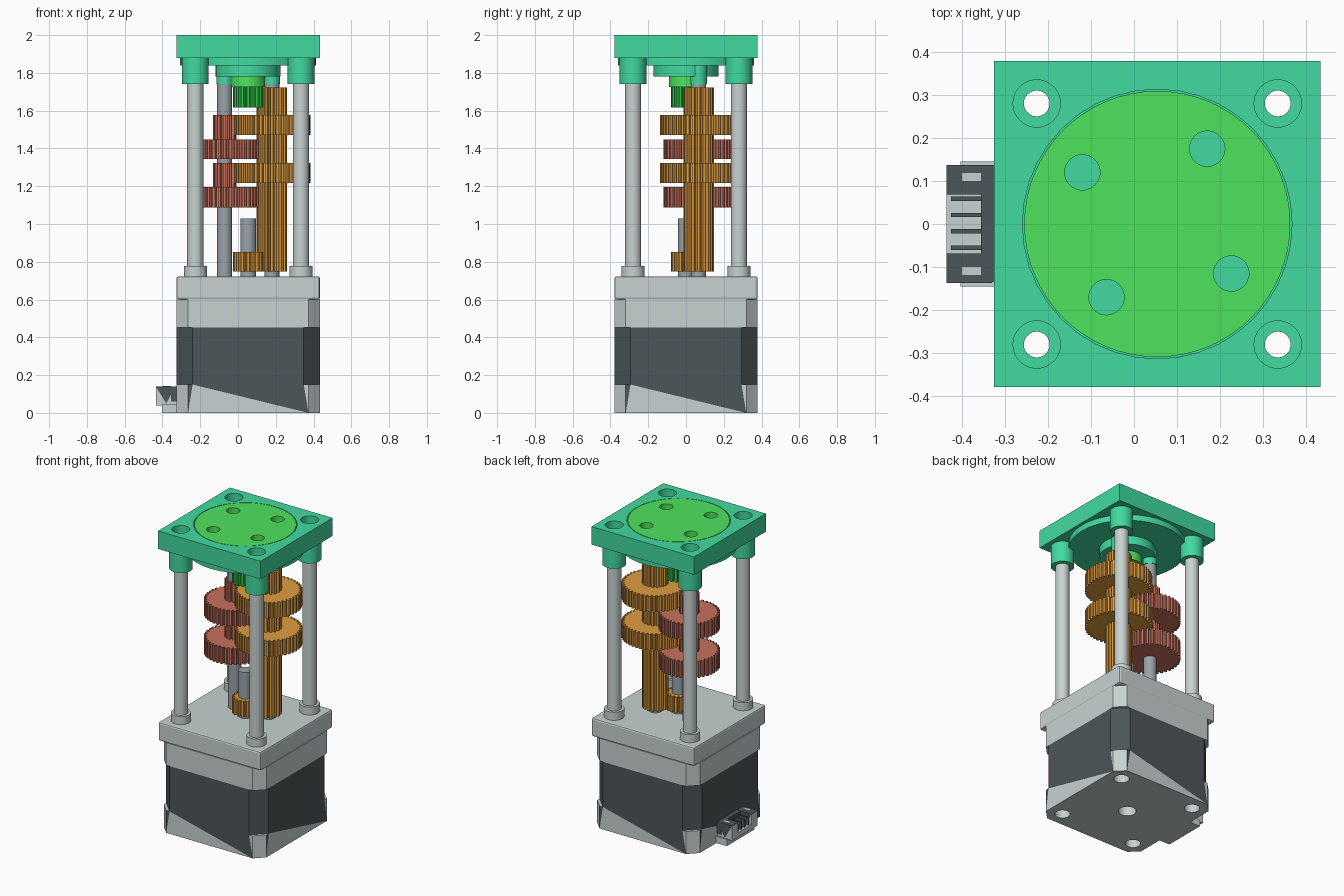
import bpy, bmesh
from math import sin, cos, tau
from mathutils import Matrix

if "Cube" in bpy.data.objects:
    bpy.data.objects.remove(bpy.data.objects["Cube"])

CX, HALF, BOLT = 0.054, 0.379, 0.28
AXIS = (CX, 0)
DRIVE, IDLER = (CX + 0.125, 0.067), (CX - 0.125, 0.067)
CORNERS = [(CX + sx * BOLT, sy * BOLT) for sx in (-1, 1) for sy in (-1, 1)]


def material(name, *rgb):
    m = bpy.data.materials.new(name)
    m.use_nodes = True
    m.diffuse_color = (*rgb, 1)
    m.node_tree.nodes["Principled BSDF"].inputs["Base Color"].default_value = (*rgb, 1)
    return m


TEAL = material("teal plastic", 0.053, 0.70, 0.35)
GREEN = material("green output", 0.078, 0.77, 0.11)
GEAR_GREEN = material("green gear", 0.03, 0.62, 0.07)
ORANGE = material("orange gear", 0.73, 0.335, 0.053)
RED = material("red gear", 0.58, 0.165, 0.11)
LIGHT = material("light metal", 0.58, 0.64, 0.64)
DARK = material("dark metal", 0.073, 0.092, 0.10)
STEEL = material("shaft steel", 0.32, 0.37, 0.40)


def finish(name, bm, *mats, smooth=False):
    bmesh.ops.recalc_face_normals(bm, faces=bm.faces)
    mesh = bpy.data.meshes.new(name)
    bm.to_mesh(mesh)
    bm.free()
    ob = bpy.data.objects.new(name, mesh)
    bpy.context.collection.objects.link(ob)
    for m in mats:
        mesh.materials.append(m)
    if smooth:
        select(ob)
        bpy.ops.object.shade_smooth_by_angle(angle=0.6)
    return ob


def select(ob):
    bpy.ops.object.select_all(action='DESELECT')
    ob.select_set(True)
    bpy.context.view_layer.objects.active = ob


def add_prism(bm, outline, z0, z1):
    low = [bm.verts.new((x, y, z0)) for x, y in outline]
    high = [bm.verts.new((x, y, z1)) for x, y in outline]
    bm.faces.new(low[::-1])
    bm.faces.new(high)
    for i in range(len(low)):
        j = (i + 1) % len(low)
        bm.faces.new((low[i], low[j], high[j], high[i]))


def prism(name, outline, z0, z1, mat, smooth=False):
    bm = bmesh.new()
    add_prism(bm, outline, z0, z1)
    return finish(name, bm, mat, smooth=smooth)


def circle(at, r, n=40):
    return [(at[0] + r * cos(tau * i / n), at[1] + r * sin(tau * i / n)) for i in range(n)]


def cylinder(name, at, r, z0, z1, mat):
    return prism(name, circle(at, r), z0, z1, mat, smooth=True)


def tube(name, at, r, hole, z0, z1, mat):
    bm = bmesh.new()
    rings = [[bm.verts.new((x, y, z)) for x, y in circle(at, rad)]
             for rad, z in ((r, z0), (r, z1), (hole, z1), (hole, z0))]
    for k in range(4):
        a, b = rings[k], rings[(k + 1) % 4]
        for i in range(len(a)):
            j = (i + 1) % len(a)
            bm.faces.new((a[i], a[j], b[j], b[i]))
    return finish(name, bm, mat, smooth=True)


def box(name, x, y, z, mat, bevel=0):
    bm = bmesh.new()
    add_prism(bm, [(x[0], y[0]), (x[1], y[0]), (x[1], y[1]), (x[0], y[1])], *z)
    if bevel:
        bmesh.ops.bevel(bm, geom=bm.edges[:], offset=bevel, segments=2, profile=0.5, affect='EDGES')
    return finish(name, bm, mat)


def drill(ob, spots, r, z0, z1):
    bm = bmesh.new()
    for at in spots:
        add_prism(bm, circle(at, r), z0, z1)
    cutter = finish("cutter", bm)
    cutter.hide_render = True
    mod = ob.modifiers.new("holes", 'BOOLEAN')
    mod.operation, mod.solver, mod.object = 'DIFFERENCE', 'EXACT', cutter
    select(ob)
    bpy.ops.object.modifier_apply(modifier=mod.name)
    bpy.data.objects.remove(cutter)


def gear(name, at, teeth, z0, z1, mat):
    # Tip and root follow from the tooth size
    size = 0.00893
    pitch = teeth * size / 2
    tip, root = pitch + size, pitch - size
    pts = []
    for t in range(teeth):
        for off, r in ((-0.36, root), (-0.22, tip), (0.22, tip), (0.36, root)):
            a = tau * (t + off) / teeth
            pts.append((at[0] + r * cos(a), at[1] + r * sin(a)))
    return prism(name, pts, z0, z1, mat)


def octagon(ch):
    a, b = HALF, HALF - ch
    return [(CX + x, y) for x, y in
            ((-b, -a), (b, -a), (a, -b), (a, b), (b, a), (-b, a), (-a, b), (-a, -b))]


# Motor foot: each side split diagonally into a light and a dark half
bm = bmesh.new()
low, high, inner = [[bm.verts.new((x, y, z)) for x, y in octagon(ch)]
                    for z, ch in ((0, 0.06), (0.15, 0.06), (0.15, 0.085))]
rim = []
for i in range(0, 8, 2):
    j, k = i + 1, (i + 2) % 8
    bm.faces.new((low[i], low[j], inner[i]))
    bm.faces.new((low[j], high[j], inner[j]))
    bm.faces.new((low[j], low[k], high[k], high[j]))
    for dark in ((low[j], inner[j], inner[i]), (low[i], inner[i], high[i])):
        bm.faces.new(dark).material_index = 1
    rim += [high[i], inner[i], inner[j], high[j]]
bm.faces.new(low[::-1])
bm.faces.new(rim)
motor_foot = finish("motor_foot", bm, LIGHT, DARK)
drill(motor_foot, CORNERS, 0.03, -0.1, 0.3)
drill(motor_foot, CORNERS, 0.047, -0.1, 0.06)
drill(motor_foot, [AXIS], 0.055, -0.1, 0.12)

# Motor middle, collar and cover
motor_body = prism("motor_body", octagon(0.085), 0.15, 0.452, DARK)
drill(motor_body, CORNERS, 0.03, 0, 0.6)
motor_collar = prism("motor_collar", octagon(0.06), 0.452, 0.602, LIGHT)
drill(motor_collar, CORNERS, 0.03, 0.3, 0.8)
side = (CX - HALF, CX + HALF)
motor_cover = box("motor_cover", side, (-HALF, HALF), (0.6, 0.723), LIGHT, 0.01)
drill(motor_cover, CORNERS, 0.03, 0.5, 0.9)

# Cable connector: light housing, dark tapered cheeks, open slot with pins
box("connector_base", (-0.403, -0.32), (-0.145, 0.145), (0, 0.045), LIGHT)
box("connector_floor", (-0.435, -0.32), (-0.134, 0.134), (0.04, 0.07), LIGHT)
box("connector_back", (-0.355, -0.32), (-0.135, 0.137), (0.06, 0.14), DARK)
for s in (-1, 1):
    y = sorted((s * 0.07, s * 0.134))
    box("connector_cheek", (-0.435, -0.34), y, (0.06, 0.138), LIGHT)
    bm = bmesh.new()
    add_prism(bm, [(-0.435, 0.141), (-0.33, 0.141), (-0.38, 0.05)], s * 0.069, s * 0.137)
    bm.transform(Matrix(((1, 0, 0, 0), (0, 0, 1, 0), (0, 1, 0, 0), (0, 0, 0, 1))))
    finish("connector_wedge", bm, DARK)
    y = sorted((s * 0.1, s * 0.118))
    box("connector_pocket", (-0.40, -0.355), y, (0.138, 0.143), LIGHT)
for i in range(4):
    y = -0.055 + i * 0.038
    box("connector_pin", (-0.425, -0.35), (y - 0.005, y + 0.005), (0.065, 0.12), DARK)

# Corner pillars
for at in CORNERS:
    tube("pillar", at, 0.043, 0.03, 0.722, 1.88, LIGHT)
    tube("pillar_foot", at, 0.061, 0.042, 0.722, 0.777, LIGHT)
    tube("pillar_socket", at, 0.071, 0.042, 1.74, 1.885, TEAL)

# Shafts and gear train
cylinder("motor_shaft", AXIS, 0.042, 0.72, 1.03, STEEL)
gear("motor_pinion", AXIS, 16, 0.748, 0.853, ORANGE)
for at in (DRIVE, IDLER):
    cylinder("gear_shaft", at, 0.04, 0.72, 1.78, STEEL)
    cylinder("shaft_boss", at, 0.044, 1.74, 1.85, TEAL)
for teeth, z0, z1 in ((16, 0.748, 1.217), (44, 1.217, 1.322), (16, 1.322, 1.472),
                      (44, 1.472, 1.577), (16, 1.577, 1.722)):
    gear("drive_gear", DRIVE, teeth, z0, z1, ORANGE)
for teeth, z0, z1 in ((40, 1.088, 1.197), (12, 1.197, 1.322), (40, 1.343, 1.448), (12, 1.448, 1.577)):
    gear("idler_gear", IDLER, teeth, z0, z1, RED)
gear("output_gear", AXIS, 16, 1.618, 1.724, GEAR_GREEN)
cylinder("output_hub", AXIS, 0.09, 1.724, 1.80, GREEN)

# Top plate with recessed output disc
top_plate = box("top_plate", side, (-HALF, HALF), (1.88, 2), TEAL)
drill(top_plate, CORNERS, 0.03, 1.7, 2.1)
drill(top_plate, CORNERS, 0.055, 1.94, 2.1)
drill(top_plate, [AXIS], 0.313, 1.9, 2.1)
bearing_housing = cylinder("bearing_housing", AXIS, 0.36, 1.84, 1.882, TEAL)
drill(bearing_housing, CORNERS, 0.06, 1.7, 2.1)
cylinder("bearing_step", AXIS, 0.172, 1.782, 1.842, TEAL)
output_disc = prism("output_disc", circle(AXIS, 0.309, 64), 1.9, 2, GREEN)
drill(output_disc, [(-0.12, 0.12), (0.17, 0.175), (0.226, -0.115), (-0.064, -0.17)], 0.041, 1.8, 2.1)
